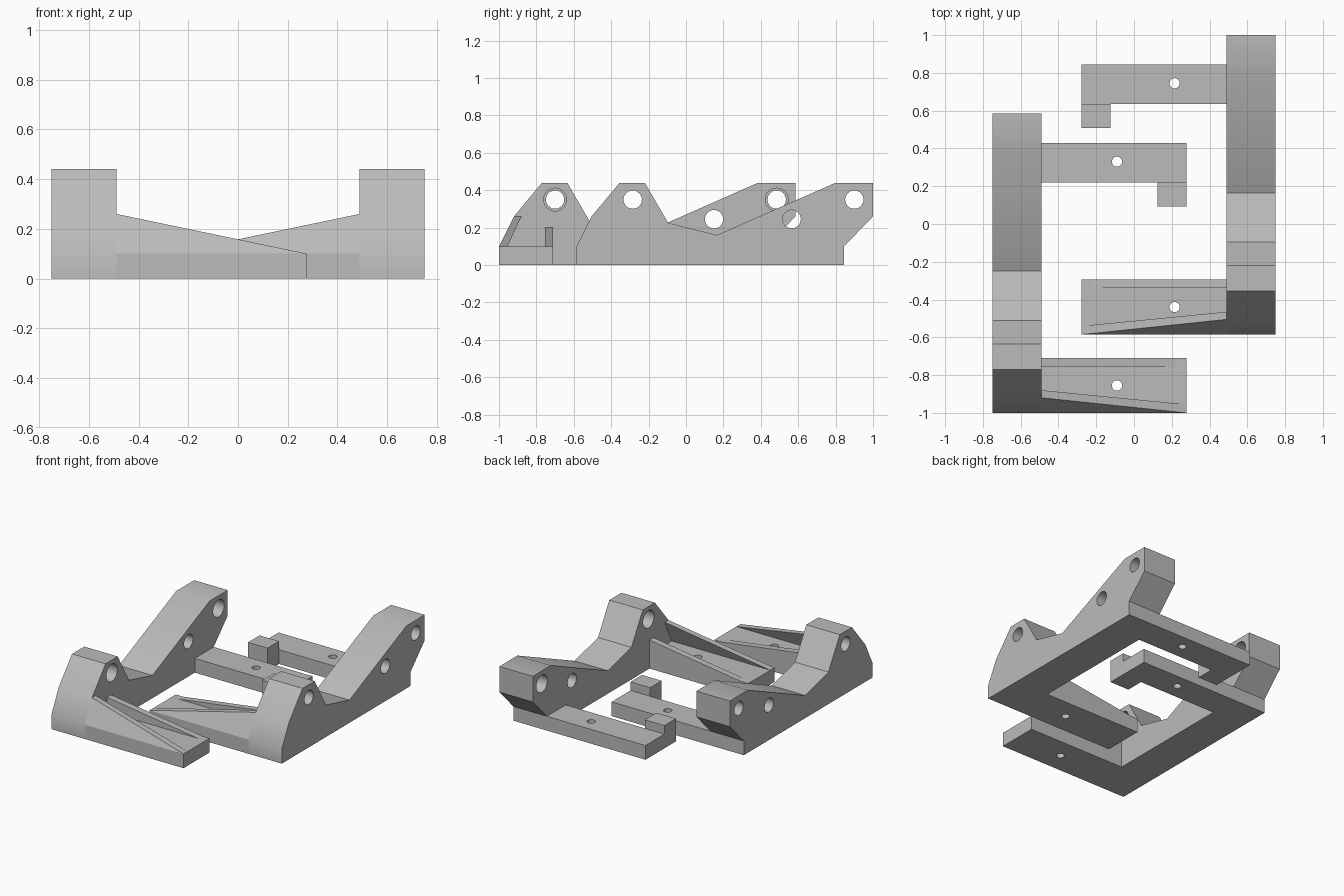
import bpy, bmesh, math
from mathutils import Matrix

cube = bpy.data.objects.get("Cube")
if cube:
    bpy.data.objects.remove(cube)

GREY = (0.5, 0.5, 0.5, 1)
mat = bpy.data.materials.new("plain grey")
mat.use_nodes = True
mat.diffuse_color = GREY
mat.node_tree.nodes["Principled BSDF"].inputs["Base Color"].default_value = GREY


def finish(name, bm):
    bmesh.ops.recalc_face_normals(bm, faces=bm.faces)
    me = bpy.data.meshes.new(name)
    bm.to_mesh(me)
    bm.free()
    me.materials.append(mat)
    ob = bpy.data.objects.new(name, me)
    bpy.context.collection.objects.link(ob)
    return ob


def prism(name, profile, x0, x1):
    """Extrude a (y, z) profile along x."""
    bm = bmesh.new()
    face = bm.faces.new([bm.verts.new((x0, y, z)) for y, z in profile])
    out = bmesh.ops.extrude_face_region(bm, geom=[face])["geom"]
    verts = [v for v in out if isinstance(v, bmesh.types.BMVert)]
    bmesh.ops.translate(bm, verts=verts, vec=(x1 - x0, 0, 0))
    return finish(name, bm)


def box(name, x0, x1, y0, y1, z0, z1):
    return prism(name, [(y0, z0), (y1, z0), (y1, z1), (y0, z1)], x0, x1)


def wedge(name, section, x0, x1):
    """Rib whose section shrinks to its bottom edge (first two points) at x1."""
    bm = bmesh.new()
    for y, z in section:
        bm.verts.new((x0, y, z))
    for y, z in section[:2]:
        bm.verts.new((x1, y, z))
    bmesh.ops.convex_hull(bm, input=bm.verts)
    bmesh.ops.dissolve_limit(bm, angle_limit=0.01, verts=bm.verts, edges=bm.edges)
    return finish(name, bm)


def drill(ob, centre, radius, depth, axis):
    """Cut a round hole and bake the result into the mesh."""
    bm = bmesh.new()
    bmesh.ops.create_cone(bm, cap_ends=True, segments=32, radius1=radius,
                          radius2=radius, depth=depth)
    if axis == "X":
        bm.transform(Matrix.Rotation(math.pi / 2, 4, "Y"))
    bm.transform(Matrix.Translation(centre))
    cutter = finish("cutter", bm)
    cutter.hide_render = True
    mod = ob.modifiers.new("hole", "BOOLEAN")
    mod.operation = "DIFFERENCE"
    mod.solver = "EXACT"
    mod.object = cutter
    bpy.context.view_layer.update()
    deps = bpy.context.evaluated_depsgraph_get()
    mesh = bpy.data.meshes.new_from_object(ob.evaluated_get(deps))
    ob.modifiers.clear()
    ob.data = mesh
    bpy.data.objects.remove(cutter)


SIDE = [(-1, 0), (-1, 0.1), (-0.92, 0.26), (-0.77, 0.44), (-0.635, 0.44),
        (-0.51, 0.225), (-0.25, 0.16), (0.385, 0.44), (0.585, 0.44),
        (0.585, 0.26), (0.43, 0.1), (0.43, 0)]
OUT, INN, TIP = -0.75, -0.49, 0.277
ROOT = INN - 0.01


def bracket(side, mirror, shift, hole_x):
    # Tall side rail with cross holes, two of them counterbored inside
    rail = prism(side + "_rail", SIDE, OUT, INN)
    for y, z in ((-0.7, 0.35), (0.485, 0.35), (0.15, 0.245)):
        drill(rail, (-0.62, y, z), 0.049, 0.5, "X")
        if z > 0.3:
            drill(rail, (INN, y, z), 0.061, 0.2, "X")
    # Flat arms with a screw hole each
    front = box(side + "_front_arm", ROOT, TIP, -1, -0.71, 0, 0.1)
    drill(front, (hole_x, -0.855, 0.05), 0.027, 0.4, "Z")
    back = box(side + "_back_arm", ROOT, TIP, 0.22, 0.43, 0, 0.1)
    drill(back, (hole_x, 0.33, 0.05), 0.027, 0.4, "Z")
    # Hook at the tip of the back arm
    tab = box(side + "_back_tab", 0.125, TIP, 0.092, 0.22, 0, 0.16)
    # Sloping ribs on the front arm
    lip = wedge(side + "_front_rib", [(-1, 0.1), (-0.955, 0.1),
                (-0.88, 0.26), (-0.92, 0.26)], INN, TIP)
    rib = wedge(side + "_inner_rib", [(-0.755, 0.1), (-0.71, 0.1),
                (-0.71, 0.2), (-0.755, 0.2)], INN, 0.22)
    # Place on its side
    for ob in (rail, front, back, tab, lip, rib):
        ob.data.transform(Matrix.Translation((0, shift, 0)))
        if mirror:
            ob.data.transform(Matrix.Scale(-1, 4, (1, 0, 0)))
            ob.data.flip_normals()
        bpy.ops.object.select_all(action="DESELECT")
        ob.select_set(True)
        bpy.context.view_layer.objects.active = ob
        bpy.ops.object.shade_smooth_by_angle(angle=math.radians(30))


bracket("right", False, 0, -0.09)
bracket("left", True, 0.415, -0.215)
